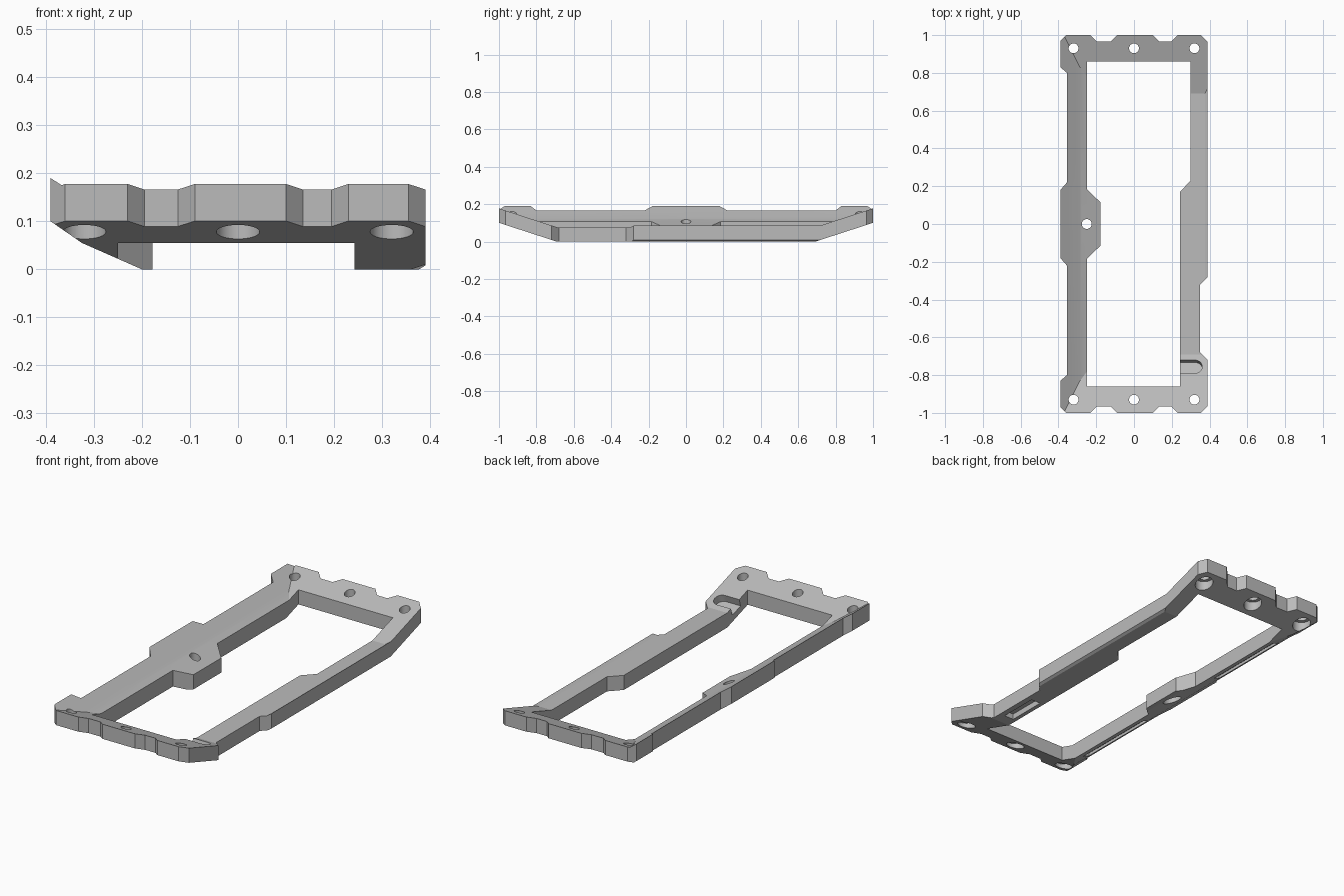
import bpy, bmesh, math
from mathutils import Vector, Matrix

if "Cube" in bpy.data.objects:
    bpy.data.objects.remove(bpy.data.objects["Cube"])

metal = bpy.data.materials.new("grey")
metal.diffuse_color = (0.5, 0.5, 0.5, 1)
metal.use_nodes = True
metal.node_tree.nodes["Principled BSDF"].inputs["Base Color"].default_value = metal.diffuse_color


def to_object(name, bm):
    bmesh.ops.recalc_face_normals(bm, faces=bm.faces[:])
    me = bpy.data.meshes.new(name)
    bm.to_mesh(me)
    bm.free()
    me.materials.append(metal)
    ob = bpy.data.objects.new(name, me)
    bpy.context.collection.objects.link(ob)
    return ob


def prism(name, pts, z0, z1, matrix=Matrix()):
    """Extrude a plan outline from z0 to z1."""
    bm = bmesh.new()
    face = bm.faces.new([bm.verts.new((x, y, z0)) for x, y in pts])
    top = bmesh.ops.extrude_face_region(bm, geom=[face])
    verts = [v for v in top["geom"] if isinstance(v, bmesh.types.BMVert)]
    bmesh.ops.translate(bm, verts=verts, vec=(0, 0, z1 - z0))
    bm.transform(matrix)
    return to_object(name, bm)


def trough(name, planes):
    """Solid lying above every plane z = c + a*x + b*y."""
    bm = bmesh.new()
    bmesh.ops.create_cube(bm, size=3)
    for c, a, b in planes:
        cut = bmesh.ops.bisect_plane(
            bm, geom=bm.verts[:] + bm.edges[:] + bm.faces[:], dist=1e-6,
            plane_co=(0, 0, c), plane_no=Vector((-a, -b, 1)).normalized(), clear_inner=True)
        edges = [e for e in cut["geom_cut"] if isinstance(e, bmesh.types.BMEdge)]
        bmesh.ops.contextual_create(bm, geom=edges)
    return to_object(name, bm)


def boolean(ob, cutter, operation="DIFFERENCE"):
    mod = ob.modifiers.new("cut", "BOOLEAN")
    mod.object, mod.operation, mod.solver = cutter, operation, "EXACT"
    bpy.context.view_layer.update()
    me = bpy.data.meshes.new_from_object(ob.evaluated_get(bpy.context.evaluated_depsgraph_get()))
    ob.modifiers.clear()
    ob.data = me
    bpy.data.objects.remove(cutter)


def circle(x, y, r, n=32):
    return [(x + r * math.cos(2 * math.pi * i / n), y + r * math.sin(2 * math.pi * i / n)) for i in range(n)]


def rect(x0, x1, y0, y1):
    return [(x0, y0), (x1, y0), (x1, y1), (x0, y1)]


# Plan outline: notched ends, tabs on the left, step on the right
end = [(-0.36, -1), (-0.23, -1), (-0.195, -0.965), (-0.125, -0.965), (-0.09, -1), (0.1, -1),
       (0.135, -0.965), (0.195, -0.965), (0.23, -1), (0.355, -1), (0.39, -0.965)]
right = [(0.39, -0.72), (0.35, -0.68), (0.35, -0.32), (0.39, -0.28)]
left = [(-0.39, 0.97), (-0.39, 0.83), (-0.355, 0.8), (-0.355, 0.22), (-0.39, 0.18)]
outline = end + right + [(x, -y) for x, y in reversed(end)] + left + [(x, -y) for x, y in reversed(left)]
frame = prism("bumper_frame", outline, -0.2, 0.5)

# Inner opening, leaving the mounting tab in the middle of the left rail
opening = [(-0.25, -0.86), (0.243, -0.86), (0.243, 0.17), (0.30, 0.23), (0.30, 0.86), (-0.25, 0.86),
           (-0.25, 0.185), (-0.178, 0.115), (-0.178, -0.115), (-0.25, -0.185)]
boolean(frame, prism("opening", opening, -0.4, 0.7))

# Bent sheet: flat middle, raised ends, two-step raised left edge, slight right lip
k = 0.325
ends = 0.69 * k
boolean(frame, trough("underside", [
    (0, 0, 0), (-ends, 0, k), (-ends, 0, -k), (-0.2 * 0.44, -0.44, 0),
    (0.055 - 0.325 * 0.69, -0.69, 0), (-0.377 * 0.6, 0.6, 0)]), "INTERSECT")
boolean(frame, trough("upper_side", [
    (0.077, 0, 0), (0.077 - ends, 0, k), (0.077 - ends, 0, -k), (0.077 - 0.18 * 0.43, -0.43, 0),
    (0.125 - 0.29 * 0.65, -0.65, 0), (0.077 - 0.375 * 0.6, 0.6, 0)]))

# Screw holes, counterbored from below
holes = [(x, s * 0.93, 0.115) for x in (-0.32, 0, 0.32) for s in (-1, 1)] + [(-0.25, 0, 0.065)]
for x, y, z in holes:
    boolean(frame, prism("hole", circle(x, y, 0.026), -0.3, 0.6))
    boolean(frame, prism("counterbore", circle(x, y, 0.045), -0.3, z))

# Round-ended cable slot in the front right corner, square to the sloped end
r = 0.036
slot = [(-0.2, -r), (0, -r)] + [(r * math.sin(t), -r * math.cos(t))
        for t in [math.pi * i / 16 for i in range(1, 16)]] + [(0, r), (-0.2, r)]
place = Matrix.Translation((0.325, -0.755, 0.077 + 0.065 * k)) @ Matrix.Rotation(-math.atan(k), 4, "X")
boolean(frame, prism("slot", slot, -0.04, 0.1, place))

# Shallow pockets under the rails
for s in (-1, 1):
    y0, y1 = sorted((s * 0.28, s * 0.74))
    boolean(frame, prism("pocket", rect(-0.325, -0.29, y0, y1), -0.1, 0.07))
boolean(frame, prism("pocket", rect(0.265, 0.32, -0.63, -0.42), -0.1, 0.03))

# Smooth hole walls, crisp folds
bpy.context.view_layer.objects.active = frame
frame.select_set(True)
bpy.ops.object.shade_smooth_by_angle(angle=math.radians(15))
